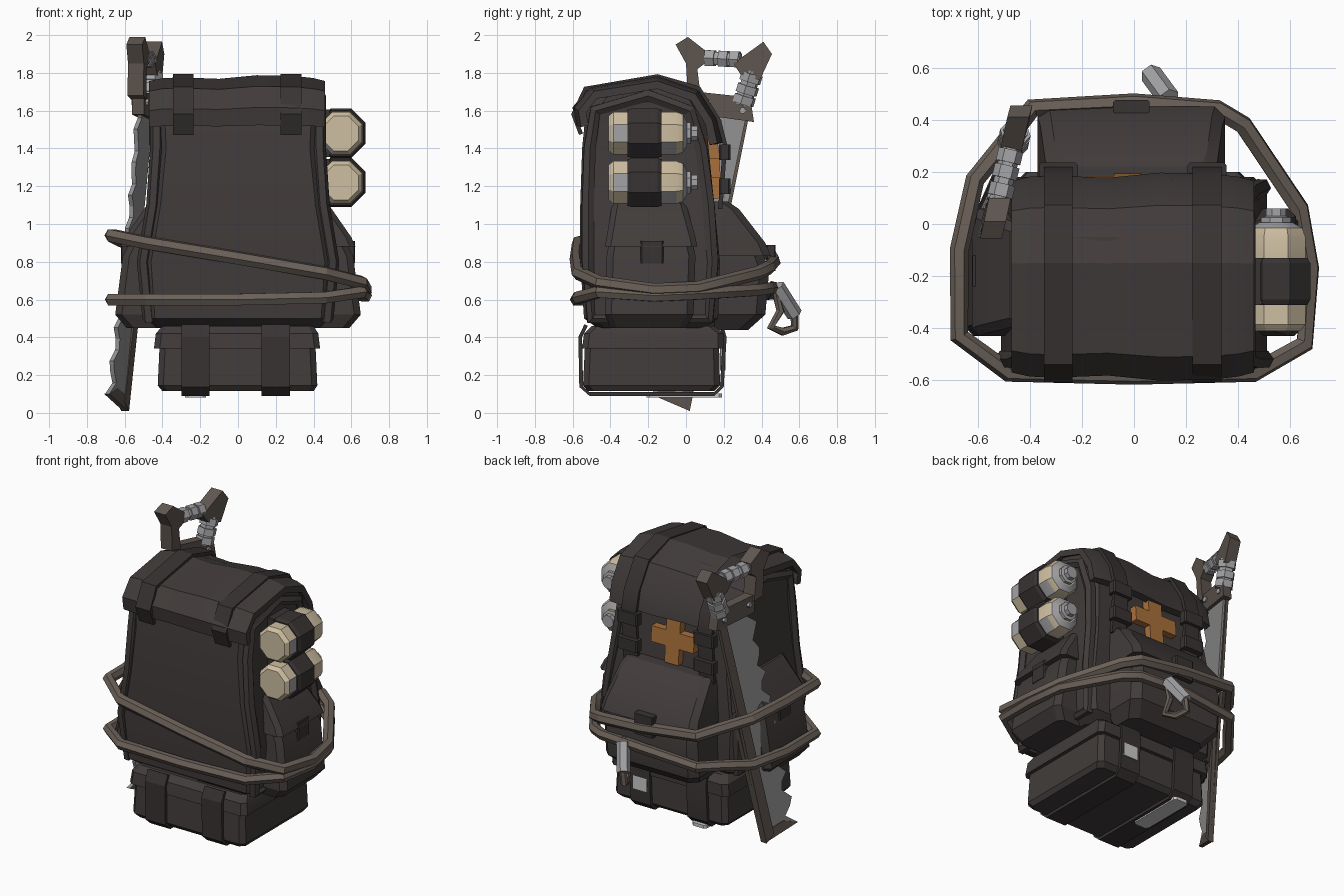
import bpy, bmesh, math
from mathutils import Vector

cube = bpy.data.objects.get("Cube")
if cube:
    bpy.data.objects.remove(cube)


def material(name, r, g, b):
    m = bpy.data.materials.new(name)
    m.use_nodes = True
    m.diffuse_color = (r, g, b, 1)
    m.node_tree.nodes["Principled BSDF"].inputs["Base Color"].default_value = (r, g, b, 1)
    return m


CLOTH = material("dark cloth", .053, .045, .043)
STRAP = material("black strap", .039, .033, .032)
ROPE = material("rope brown", .145, .117, .097)
WOOD = material("dark wood", .112, .091, .077)
STEEL = material("blade steel", .29, .29, .295)
METAL = material("light metal", .37, .37, .385)
PALE = material("pale metal", .60, .60, .61)
CREAM = material("cream paint", .62, .52, .36)
ORANGE = material("orange patch", .40, .162, .043)
made = []


def build(name, verts, faces, *mats):
    me = bpy.data.meshes.new(name)
    me.from_pydata([tuple(v) for v in verts], [], faces)
    bm = bmesh.new()
    bm.from_mesh(me)
    bmesh.ops.recalc_face_normals(bm, faces=bm.faces)
    bm.to_mesh(me)
    bm.free()
    for m in mats:
        me.materials.append(m)
    ob = bpy.data.objects.new(name, me)
    bpy.context.collection.objects.link(ob)
    made.append(ob)
    return ob


def skin(name, rings, *mats):
    """Join rings of equal length into a capped solid."""
    n = len(rings[0])
    verts = [p for r in rings for p in r]
    faces = [(i * n + j, i * n + (j + 1) % n, (i + 1) * n + (j + 1) % n, (i + 1) * n + j)
             for i in range(len(rings) - 1) for j in range(n)]
    faces += [tuple(range(n)), tuple(range(len(verts) - n, len(verts)))]
    return build(name, verts, faces, *mats)


def loft(name, rows, mat, c=.05, side=1):
    """Stack chamfered rectangles given as (z, x0, x1, y0, y1)."""
    rings = []
    for z, a, b, f, k in rows:
        flat = [(a + c, f), (b - c, f), (b, f + c), (b, k - c),
                (b - c, k), (a + c, k), (a, k - c), (a, f + c)]
        rings.append([(side * x, y, z) for x, y in flat])
    return skin(name, rings, mat)


def box(name, x, y, z, sx, sy, sz, mat):
    return loft(name, [(z + s * sz / 2, x - sx / 2, x + sx / 2, y - sy / 2, y + sy / 2)
                       for s in (-1, 1)], mat, min(sx, sy) * .15)


def strip(name, path, t, xs, mat, swell=None):
    """Sweep a thick band along a (y, z) path; swell scales each x station."""
    pts = [Vector(p) for p in path]
    outer = []
    for i, p in enumerate(pts):
        d = (pts[min(i + 1, len(pts) - 1)] - pts[max(i - 1, 0)]).normalized()
        outer.append(p + t * Vector((-d.y, d.x)))
    mid = Vector((-.2, 1.4))
    rings = []
    for x, k in zip(xs, swell or [1] * len(xs)):
        rings.append([(x, *(mid + k * (p - mid))) for p in pts + outer[::-1]])
    return skin(name, rings, mat)


def tube(name, pts, r, mat, closed=False):
    cu = bpy.data.curves.new(name, "CURVE")
    cu.dimensions = "3D"
    cu.bevel_depth, cu.bevel_resolution, cu.use_fill_caps = r, 1, True
    sp = cu.splines.new("POLY")
    sp.points.add(len(pts) - 1)
    for q, p in zip(sp.points, pts):
        q.co = (*p, 1)
    sp.use_cyclic_u = closed
    cu.materials.append(mat)
    ob = bpy.data.objects.new(name, cu)
    bpy.context.collection.objects.link(ob)
    bpy.ops.object.select_all(action="DESELECT")
    ob.select_set(True)
    bpy.context.view_layer.objects.active = ob
    bpy.ops.object.convert(target="MESH")
    made.append(bpy.context.view_layer.objects.active)


def lathe_y(name, profile, cx, cz, *mats):
    """Turn an eight-sided solid about the y direction from (radius, y)."""
    ang = [math.pi / 8 + k * math.pi / 4 for k in range(8)]
    return skin(name, [[(cx + r * math.cos(a), y, cz + r * math.sin(a)) for a in ang]
                       for r, y in profile], *mats)


# Main sack
loft("main_sack", [(.45, -.43, .43, -.47, .1), (.5, -.49, .49, -.54, .17), (.8, -.51, .51, -.56, .18),
                   (1.1, -.46, .46, -.56, .15), (1.4, -.43, .43, -.55, .12), (1.6, -.44, .44, -.53, .1),
                   (1.69, -.44, .44, -.45, .05), (1.74, -.42, .42, -.3, -.05)], CLOTH)

# Raised piping around each side
for s, label in ((1, "left"), (-1, "right")):
    rim = [(.47, -.5, .5), (.5, -.52, .8), (.45, -.52, 1.1), (.43, -.51, 1.4), (.43, -.48, 1.6),
           (.43, -.2, 1.68), (.43, .02, 1.6), (.42, .08, 1.4), (.45, .12, 1.1), (.49, .14, .8), (.47, .12, .5)]
    tube(label + "_side_piping", [(s * x, y, z) for x, y, z in rim], .036, CLOTH, True)

# Lid and its straps
lid = [(-.535, 1.53), (-.55, 1.6), (-.49, 1.68), (-.15, 1.735), (.04, 1.67), (.12, 1.54), (.145, 1.42)]
strip("lid", lid, .045, [-.47, -.4, -.3, -.1, .1, .3, .4, .46], CLOTH,
      [.94, .98, .99, .97, 1.02, 1.01, .98, .94])
over = [(-.545, 1.48), (-.585, 1.58), (-.53, 1.705), (-.15, 1.77), (.06, 1.71), (.165, 1.54),
        (.195, 1.42), (.17, 1.08)]
for x, label in ((.28, "left"), (-.29, "right")):
    strip(label + "_lid_strap", over, .023, [x - .055, x + .055], STRAP)
    for z in (1.2, 1.38):
        box(label + "_lid_buckle", x, .205, z, .15, .06, .08, STRAP)

# Side pockets with flaps
for s, label in ((1, "left"), (-1, "right")):
    loft(label + "_pocket", [(.45, .4, .59, -.4, 0), (.52, .4, .65, -.43, .04), (.83, .4, .61, -.42, .05),
                             (1.08, .38, .48, -.38, 0)], CLOTH, .035, s)
    loft(label + "_pocket_flap", [(.88, .4, .622, -.43, .06), (.93, .4, .6, -.42, .05),
                                  (1.11, .36, .475, -.39, 0)], CLOTH, .03, s)
    box(label + "_pocket_tab", s * .6, -.18, .85, .04, .12, .12, STRAP)

# Back pocket with flap
loft("back_pocket", [(.44, -.3, .28, .1, .33), (.52, -.36, .34, .1, .42), (.75, -.36, .34, .1, .44),
                     (.9, -.34, .32, .1, .39), (1.08, -.33, .31, .1, .24)], CLOTH)
loft("back_pocket_flap", [(.83, -.37, .35, .1, .45), (.9, -.36, .34, .1, .42),
                          (1.08, -.34, .32, .1, .28), (1.12, -.32, .3, .1, .22)], CLOTH, .04)
box("back_pocket_tab", -.01, .45, .82, .14, .05, .14, STRAP)

# Medical cross on the back
a, b = .16, .052
plus = [(a, b), (b, b), (b, a), (-b, a), (-b, b), (-a, b),
        (-a, -b), (-b, -b), (-b, -a), (b, -a), (b, -b), (a, -b)]
skin("cross_patch", [[(x - .025, y - .08 * z, 1.295 + z) for x, z in plus] for y in (.12, .18)], ORANGE)

# Bedroll under the sack
loft("bedroll", [(.115, -.4, .4, -.52, .15), (.145, -.425, .42, -.545, .18), (.36, -.415, .41, -.535, .175)],
     CLOTH, .03)
loft("bedroll_cover", [(.34, -.445, .435, -.55, .2), (.42, -.435, .425, -.54, .2),
                       (.46, -.4, .4, -.5, .15)], CLOTH, .03)
for x in (-.225, .2):
    strip("bedroll_strap", [(.18, .45), (.195, .4), (.18, .14), (.15, .11), (-.51, .11), (-.545, .14),
                            (-.55, .4), (-.52, .46)], .02, [x - .075, x + .075], STRAP)
box("strap_buckle_plate", .2, .195, .29, .11, .03, .13, PALE)
box("base_plate", -.225, -.01, .092, .11, .4, .022, PALE)

# Two canisters in holding bands; worn facets as (ring, side) pairs
worn = [(0, 3), (0, 4), (1, 7), (1, 4), (3, 6), (3, 4)]
for z, label in ((1.48, "upper"), (1.22, "lower")):
    can = lathe_y(label + "_canister", [(.1, -.41), (.122, -.385), (.122, -.31), (.122, -.13), (.122, -.05),
                                        (.108, -.015), (.07, .005)], .545, z, CREAM, METAL)
    for p in can.data.polygons:
        p.material_index = int(divmod(p.index, 8) in worn or p.index // 8 == 5)
    lathe_y(label + "_canister_band", [(.13, -.31), (.142, -.29), (.142, -.15), (.13, -.13)], .545, z, STRAP)
    lathe_y(label + "_nozzle", [(.062, 0), (.062, .025), (.042, .03), (.042, .06)], .545, z, METAL)
    box(label + "_band_anchor", .45, -.22, z, .1, .18, .25, STRAP)

# Rope loops: x, y, upper height, lower height
course = [(-.67, -.43, .94, .6), (-.48, -.57, .9, .6), (0, -.58, .82, .6), (.46, -.57, .74, .61),
          (.655, -.46, .69, .64), (.675, -.17, .65, .62), (.635, .06, .66, .63), (.42, .38, .74, .65),
          (.32, .44, .77, .66), (0, .465, .8, .66), (-.39, .445, .84, .63), (-.48, .33, .87, .62),
          (-.61, .17, .91, .6), (-.67, -.1, .94, .6)]
tube("upper_rope", [(x, y, u) for x, y, u, w in course], .037, ROPE, True)
tube("lower_rope", [(x, y, w) for x, y, u, w in course], .035, ROPE, True)

# Snap hook hanging from the rope
tube("snap_hook", [(.14, .46, .68), (.07, .575, .52), (.06, .575, .45), (.09, .51, .43),
                   (.13, .45, .455), (.13, .5, .54)], .023, ROPE, True)
tube("hook_sleeve", [(.135, .48, .67), (.065, .575, .52)], .043, METAL)


# Saw, laid out in (y, z) on a slanted, slightly twisted sheet
def on_saw(y, z, off=0):
    return (-.605 + .035 * z + (.5 - .14 * z) * y + off, y, z)


def slab(name, outline, lo, hi, mat):
    return skin(name, [[on_saw(y, z, o) for y, z in outline] for o in (lo, hi)], mat)


teeth = []
for i in range(27):
    f = i / 26
    depth = (0, .05, .025)[i % 3] + (.015 if i % 4 == 1 else 0)
    teeth.append((-.19 + .24 * f + depth, .1 + 1.52 * f))
slab("saw_blade", [(.0, .03)] + teeth + [(.325, 1.6)], -.01, .012, STEEL)
slab("saw_spine", [(.02, .01), (.335, 1.58), (.28, 1.58), (-.03, .06)], -.024, -.004, WOOD)
slab("saw_lower_spine", [(.02, .01), (.2, .92), (.15, .92), (-.03, .06)], -.01, .018, WOOD)
slab("saw_tip", [(.02, .01), (.03, .08), (-.1, .13), (-.19, .1)], -.014, .014, WOOD)
slab("handle_plate", [(.06, 1.7), (.34, 1.67), (.36, 1.54), (.07, 1.58)], -.032, .032, WOOD)
slab("handle_front_horn", [(.01, 1.68), (0, 1.85), (-.055, 1.95), (.01, 1.99), (.1, 1.92),
                           (.1, 1.85), (.06, 1.82), (.08, 1.66)], -.042, .042, WOOD)
slab("handle_rear_corner", [(.25, 1.85), (.41, 1.965), (.455, 1.9), (.39, 1.76), (.29, 1.79)],
     -.042, .042, WOOD)


def wrapped_grip(name, start, end, r):
    p, q = Vector(on_saw(*start)), Vector(on_saw(*end))
    tube(name, [p, q], r * .8, METAL)
    for f in (.2, .55, .85):
        tube(name + "_wrap", [p.lerp(q, f - .12), p.lerp(q, f + .12)], r, METAL)


wrapped_grip("top_grip", (.09, 1.88), (.29, 1.87), .048)
wrapped_grip("rear_grip", (.355, 1.81), (.3, 1.63), .06)
for y, z in ((.11, 1.645), (.3, 1.6)):
    tube("handle_rivet", [on_saw(y, z, -.045), on_saw(y, z, .045)], .018, METAL)

# Soft shading with crisp edges
bpy.ops.object.select_all(action="DESELECT")
for ob in made:
    ob.select_set(True)
bpy.context.view_layer.objects.active = made[0]
bpy.ops.object.shade_smooth_by_angle(angle=math.radians(25))
